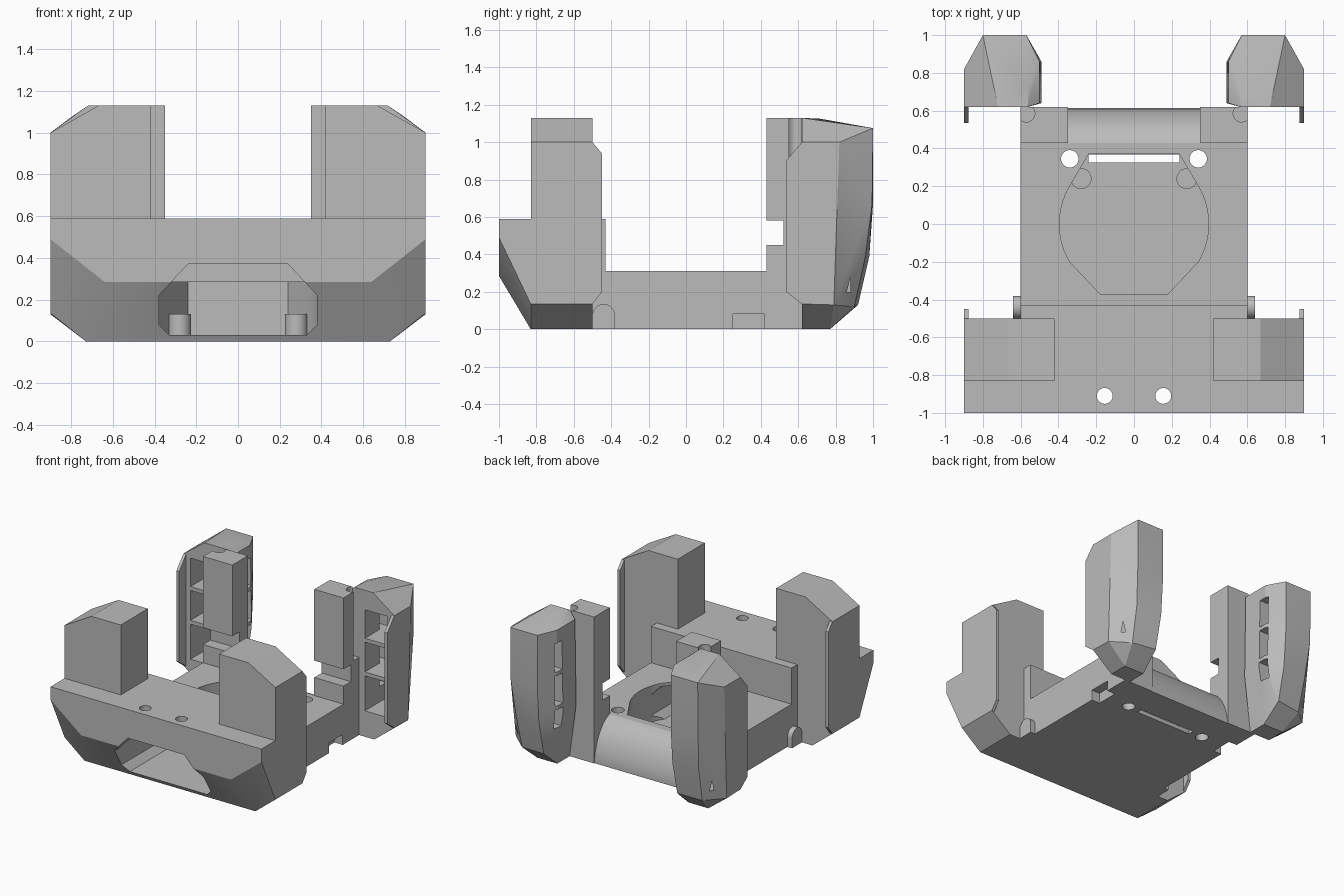
import bpy, bmesh, math
from mathutils import Vector

cube = bpy.data.objects.get("Cube")
if cube:
    bpy.data.objects.remove(cube, do_unlink=True)

grey = bpy.data.materials.new("plain_grey")
grey.use_nodes = True
grey.diffuse_color = (0.5, 0.5, 0.5, 1)
grey.node_tree.nodes["Principled BSDF"].inputs["Base Color"].default_value = (0.5, 0.5, 0.5, 1)


def finish(name, bm):
    bmesh.ops.recalc_face_normals(bm, faces=bm.faces)
    mesh = bpy.data.meshes.new(name)
    bm.to_mesh(mesh)
    bm.free()
    mesh.materials.append(grey)
    obj = bpy.data.objects.new(name, mesh)
    bpy.context.scene.collection.objects.link(obj)
    return obj


def hull(name, points):
    bm = bmesh.new()
    for p in points:
        bm.verts.new(p)
    res = bmesh.ops.convex_hull(bm, input=bm.verts)
    junk = {g for g in res["geom_interior"] + res["geom_unused"] if isinstance(g, bmesh.types.BMVert)}
    bmesh.ops.delete(bm, geom=list(junk), context="VERTS")
    bmesh.ops.dissolve_limit(bm, angle_limit=0.02, verts=bm.verts, edges=bm.edges)
    return finish(name, bm)


def prism(name, profile, axis, lo, hi):
    """Extrude a 2D profile along one axis; the profile uses the other two in order."""
    def place(p, d):
        c = list(p)
        c.insert(axis, d)
        return Vector(c)
    bm = bmesh.new()
    face = bm.faces.new([bm.verts.new(place(p, lo)) for p in profile])
    ext = bmesh.ops.extrude_face_region(bm, geom=[face])
    shift = place((0, 0), hi - lo)
    bmesh.ops.translate(bm, vec=shift, verts=[v for v in ext["geom"] if isinstance(v, bmesh.types.BMVert)])
    return finish(name, bm)


def box(name, x, y, z):
    return prism(name, [(x[0], y[0]), (x[1], y[0]), (x[1], y[1]), (x[0], y[1])], 2, *z)


def rod(name, x, y, r, z):
    ring = [(x + r * math.cos(a * math.pi / 16), y + r * math.sin(a * math.pi / 16)) for a in range(32)]
    return prism(name, ring, 2, *z)


def combine(obj, tools, operation="DIFFERENCE"):
    for tool in tools:
        tool.hide_render = True
        mod = obj.modifiers.new("join", "BOOLEAN")
        mod.operation, mod.object, mod.solver = operation, tool, "EXACT"
    dg = bpy.context.evaluated_depsgraph_get()
    dg.update()
    mesh = bpy.data.meshes.new_from_object(obj.evaluated_get(dg))
    obj.modifiers.clear()
    obj.data = mesh
    for tool in tools:
        bpy.data.objects.remove(tool, do_unlink=True)


def span(s, a, b):
    return tuple(sorted((s * a, s * b)))


def both(points):
    return [(s * x, y, z) for x, y, z in points for s in (-1, 1)]


def mirrored(profile):
    return profile + [(-x, z) for x, z in reversed(profile)]


def pocket_cutters():
    mouth = mirrored([(0.33, 0.03), (0.38, 0.08), (0.38, 0.22), (0.24, 0.37)])
    tunnel = mirrored([(0.33, 0.03), (0.38, 0.08), (0.38, 0.24), (0.35, 0.285)])
    return [prism("mouth", mouth, 1, -1.1, -0.84), prism("tunnel", tunnel, 1, -0.9, 0.05)]


# Front block with faceted nose, pocket and two screw holes
front = hull("front_block", both([
    (0.64, -1, 0.285), (0.9, -1, 0.49), (0.9, -1, 0.59), (0.9, -0.83, 0.135),
    (0.73, -0.83, 0), (0.73, -0.5, 0), (0.9, -0.5, 0.135), (0.9, -0.5, 0.59)]))
combine(front, [box("inner", (-0.6, 0.6), (-0.6, -0.43), (0, 0.59))], "UNION")
combine(front, pocket_cutters() + [rod("hole", s * 0.155, -0.91, 0.042, (0.2, 0.7)) for s in (-1, 1)])

# Base tray with open cavity, slot, screw holes and side notches
base = box("base_tray", (-0.6, 0.6), (-0.43, 0.43), (0, 0.31))
outline = [(0.18, -0.37), (0.34, -0.2)]
outline += [(0.395 * math.cos(a), 0.395 * math.sin(a)) for a in [math.radians(d) for d in range(-25, 35, 6)]]
outline += [(0.24, 0.37)]
cutters = [prism("cavity", mirrored(outline), 2, 0.03, 0.5),
           box("slot", (-0.24, 0.24), (0.325, 0.369), (-0.1, 0.2)), pocket_cutters()[1]]
for extra in [o for o in bpy.data.objects if o.name.startswith("mouth")]:
    bpy.data.objects.remove(extra, do_unlink=True)
for s in (-1, 1):
    cutters += [rod("hole", s * 0.34, 0.345, 0.046, (-0.1, 0.5)),
                box("notch", span(s, 0.53, 0.7), (0.25, 0.42), (-0.1, 0.08))]
combine(base, cutters)

# Curved rear ramp
ramp = prism("rear_ramp", [(0.43, 0.0), (0.43, 0.31), (0.47, 0.295), (0.51, 0.265), (0.55, 0.215),
                           (0.58, 0.16), (0.605, 0.09), (0.615, 0.03), (0.615, 0)], 0, -0.35, 0.35)

for s, side in ((1, "left"), (-1, "right")):
    # Front tower with sloped shoulder and thin outer lip
    prism(side + "_front_tower", [(s * 0.42, 0.59), (s * 0.9, 0.59), (s * 0.9, 1.0),
                                  (s * 0.67, 1.13), (s * 0.42, 1.13)], 1, -0.83, -0.5)
    prism(side + "_front_lip", [(-0.5, 0.135), (-0.45, 0.2), (-0.45, 0.94), (-0.5, 1.0)],
          0, *span(s, 0.877, 0.9))

    # Round-topped side tab
    tab = [(-0.5, 0), (-0.38, 0)]
    tab += [(-0.44 + 0.06 * math.cos(math.radians(d)), 0.075 + 0.06 * math.sin(math.radians(d)))
            for d in range(0, 181, 15)]
    prism(side + "_side_tab", tab, 0, *span(s, 0.59, 0.64))

    # Rail at the back with notch and vertical groove
    rail = box(side + "_rail", span(s, 0.35, 0.6), (0.43, 0.62), (0, 1.13))
    combine(rail, [box("gap", span(s, 0.3, 0.7), (0.4, 0.52), (0.45, 0.58)),
                   rod("groove", s * 0.57, 0.585, 0.045, (0.6, 1.3))])

    # Faceted rear tower, hollowed by stacked windows
    tower = hull(side + "_rear_tower", [(s * x, y, z) for x, y, z in [
        (0.56, 0.62, 1.13), (0.72, 0.62, 1.13), (0.56, 0.72, 1.125), (0.57, 1, 1.075), (0.8, 1, 1.075),
        (0.9, 0.62, 1.0), (0.9, 0.82, 1.0), (0.57, 1, 0.67), (0.8, 0.995, 0.67),
        (0.57, 0.98, 0.39), (0.78, 0.96, 0.39), (0.57, 0.92, 0.13), (0.77, 0.9, 0.12),
        (0.9, 0.62, 0.135), (0.9, 0.79, 0.13), (0.73, 0.62, 0), (0.73, 0.77, 0),
        (0.56, 0.62, 0), (0.56, 0.77, 0), (0.49, 0.64, 0.42), (0.49, 0.86, 0.42),
        (0.5, 0.64, 1.08), (0.5, 0.86, 1.08)]])
    windows = []
    for low, high in ((0.2, 0.47), (0.5, 0.73), (0.76, 0.98)):
        windows += [box("window", span(s, 0.65, 0.84), (0.5, 0.88), (low, high)),
                    box("side_window", span(s, 0.4, 0.7), (0.8, 0.88), (max(low, 0.32), high))]
    combine(tower, windows)
    prism(side + "_rear_lip", [(0.62, 0.135), (0.535, 0.2), (0.535, 0.9), (0.62, 1.0)],
          0, *span(s, 0.877, 0.9))

    # Small boss inside the cavity
    rod(side + "_cavity_boss", s * 0.28, 0.24, 0.055, (0.03, 0.13))

# Keep flats crisp and curves smooth
bpy.ops.object.select_all(action="DESELECT")
for obj in bpy.context.scene.objects:
    if obj.type == "MESH":
        obj.select_set(True)
        bpy.context.view_layer.objects.active = obj
bpy.ops.object.shade_smooth_by_angle(angle=math.radians(25))
